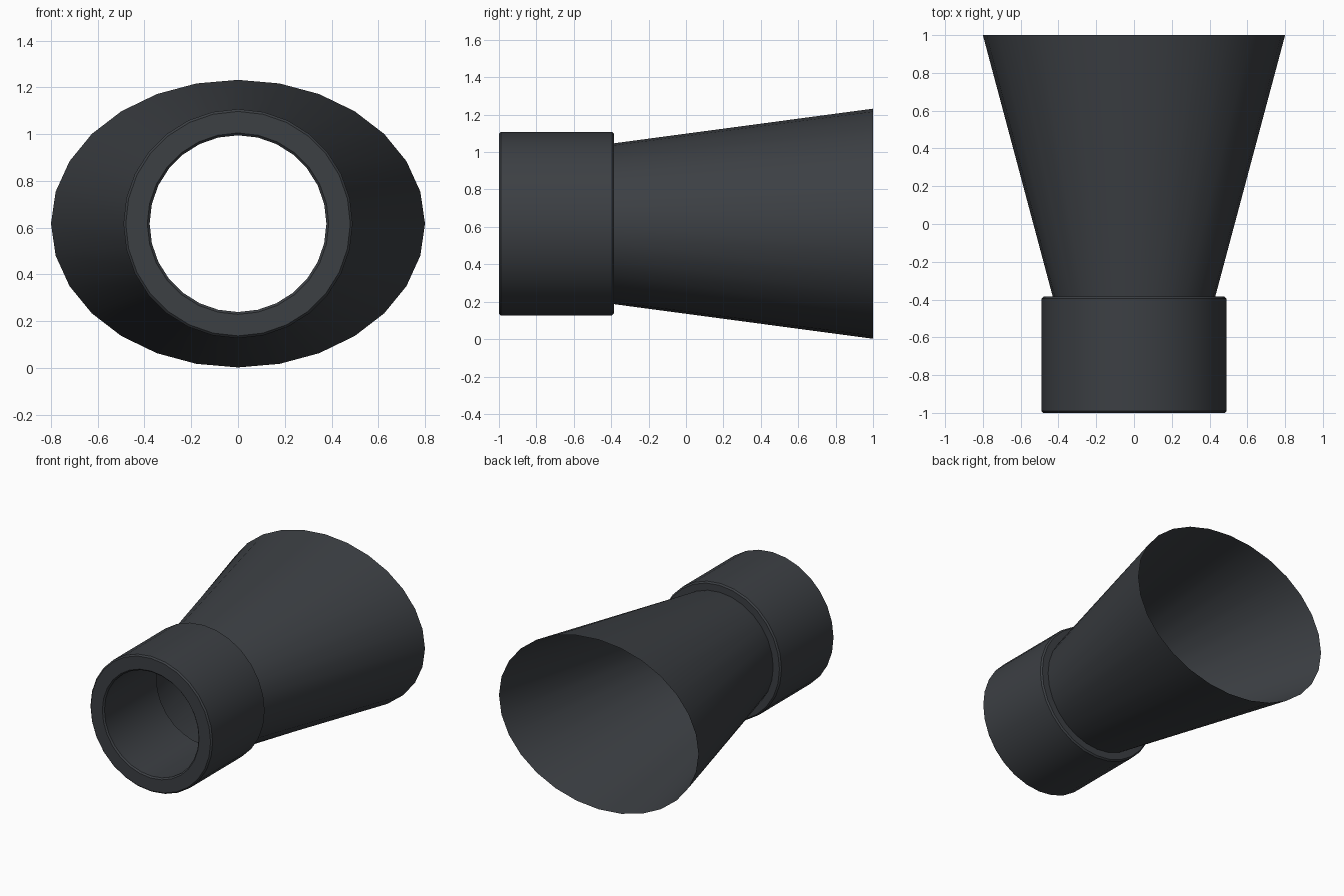
import bpy, bmesh
from math import sin, cos, tau

if "Cube" in bpy.data.objects:
    bpy.data.objects.remove(bpy.data.objects["Cube"])

SIDES = 28
CZ = 0.617


def lathe(name, sections, closed=False):
    """Skin elliptical rings (y, radius_x, radius_z) along the y axis."""
    bm = bmesh.new()
    rings = [[bm.verts.new((rx * sin(tau * i / SIDES), y, CZ + rz * cos(tau * i / SIDES)))
              for i in range(SIDES)] for y, rx, rz in sections]
    pairs = list(zip(rings, rings[1:]))
    if closed:
        pairs.append((rings[-1], rings[0]))
    for a, b in pairs:
        for i in range(SIDES):
            j = (i + 1) % SIDES
            bm.faces.new((a[i], a[j], b[j], b[i]))
    if closed:
        bmesh.ops.recalc_face_normals(bm, faces=bm.faces)
    mesh = bpy.data.meshes.new(name)
    bm.to_mesh(mesh)
    bm.free()
    obj = bpy.data.objects.new(name, mesh)
    bpy.context.collection.objects.link(obj)
    mat = bpy.data.materials.get("dark_plastic") or bpy.data.materials.new("dark_plastic")
    mat.diffuse_color = (0.045, 0.05, 0.057, 1)
    mat.use_nodes = True
    mat.node_tree.nodes["Principled BSDF"].inputs["Base Color"].default_value = mat.diffuse_color
    mesh.materials.append(mat)
    bpy.ops.object.select_all(action='DESELECT')
    obj.select_set(True)
    bpy.context.view_layer.objects.active = obj
    bpy.ops.object.shade_smooth_by_angle(angle=0.52)
    return obj


# Thick round collar with small chamfers on all four rims
b = 0.01
y0, y1, ri, ro = -1.0, -0.385, 0.378, 0.49
profile = [(y0 + b, ro), (y1 - b, ro), (y1, ro - b), (y1, ri + b),
           (y1 - b, ri), (y0 + b, ri), (y0, ri + b), (y0, ro - b)]
lathe("collar", [(y, r, r) for y, r in profile], closed=True)

# Thin open nozzle flaring from a circle to a wide ellipse
lathe("nozzle", [(y1, 0.43, 0.43), (1.0, 0.80, 0.615)])
